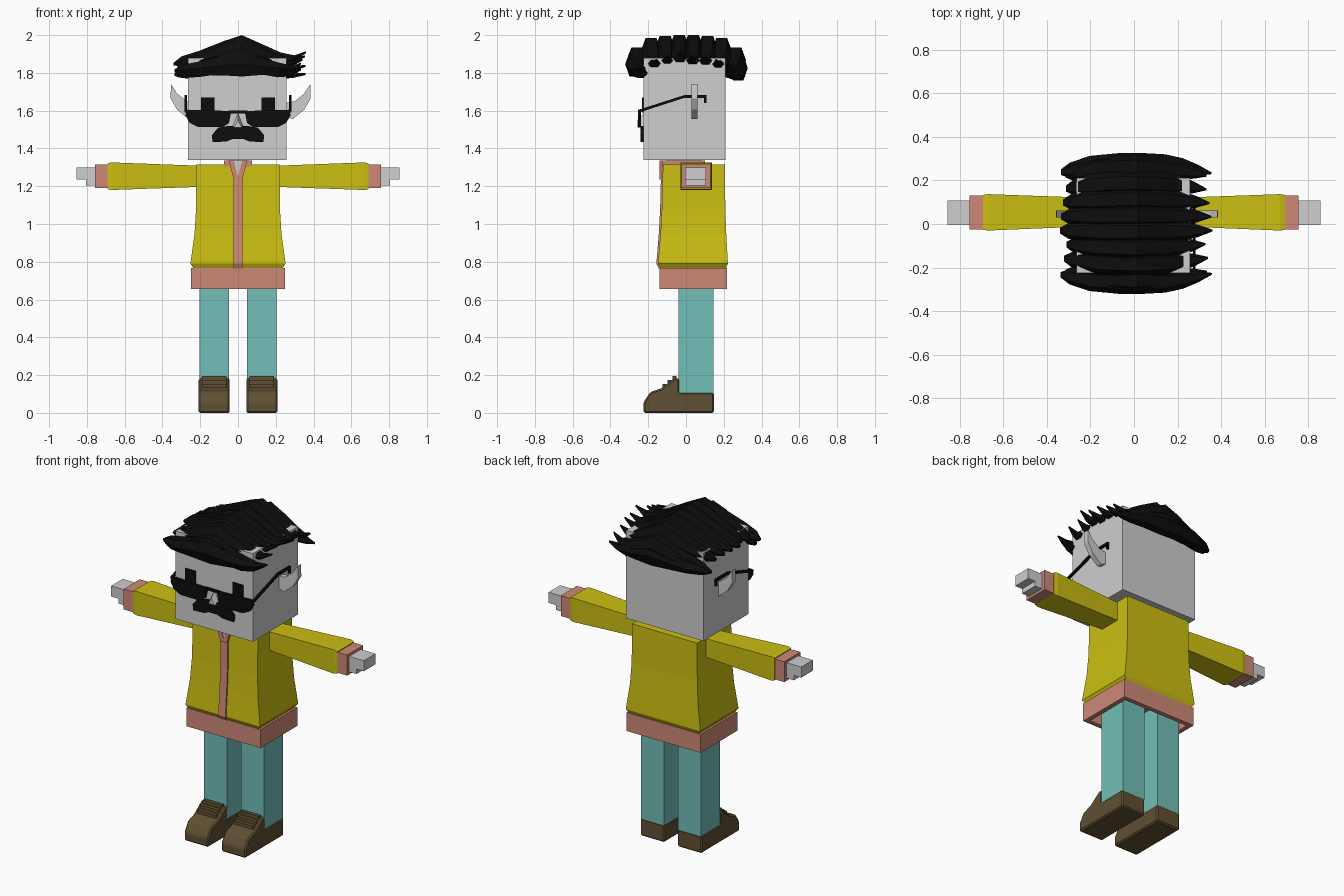
import bpy, bmesh, random
from mathutils import Vector

random.seed(4)
cube = bpy.data.objects.get("Cube")
if cube:
    bpy.data.objects.remove(cube)


def material(name, r, g, b):
    m = bpy.data.materials.new(name)
    m.use_nodes = True
    m.diffuse_color = (r, g, b, 1)
    bsdf = next(n for n in m.node_tree.nodes if n.type == 'BSDF_PRINCIPLED')
    bsdf.inputs["Base Color"].default_value = (r, g, b, 1)
    return m


SKIN = material("pale grey", .62, .62, .62)
YELLOW = material("jacket yellow", .60, .52, .006)
PINK = material("trim pink", .62, .25, .185)
TEAL = material("trouser teal", .17, .52, .48)
BROWN = material("shoe brown", .115, .08, .032)
BLACK = material("hair black", .004, .004, .004)


def loft(name, rings, mat, bevel=0):
    """Skin a list of equal-length point rings and cap both ends."""
    bm = bmesh.new()
    vs = [[bm.verts.new(p) for p in ring] for ring in rings]
    n = len(vs[0])
    for a, b in zip(vs, vs[1:]):
        for i in range(n):
            j = (i + 1) % n
            bm.faces.new((a[i], a[j], b[j], b[i]))
    bm.faces.new(vs[0])
    bm.faces.new(vs[-1])
    bmesh.ops.recalc_face_normals(bm, faces=bm.faces)
    mesh = bpy.data.meshes.new(name)
    bm.to_mesh(mesh)
    bm.free()
    mesh.materials.append(mat)
    ob = bpy.data.objects.new(name, mesh)
    bpy.context.collection.objects.link(ob)
    if bevel:
        mod = ob.modifiers.new("Bevel", 'BEVEL')
        mod.width = bevel
        mod.segments = 1
    return ob


def flat(z, x, y0, y1):
    """Horizontal rectangle, symmetric in x."""
    return [(-x, y0, z), (x, y0, z), (x, y1, z), (-x, y1, z)]


def box(name, x0, x1, y0, y1, z0, z1, mat, bevel=0):
    ring = [(x0, y0), (x1, y0), (x1, y1), (x0, y1)]
    return loft(name, [[(x, y, z) for x, y in ring] for z in (z0, z1)], mat, bevel)


def plate(name, outline, y0, y1, mat, s=1, dx=0):
    """Outline in x and z, pushed through y."""
    return loft(name, [[(s * x + dx, y, z) for x, z in outline] for y in (y0, y1)], mat)


def slab(name, outline, x0, x1, mat, bevel=0):
    """Outline in y and z, pushed through x."""
    return loft(name, [[(x, y, z) for y, z in outline] for x in (x0, x1)], mat, bevel)


# Jacket body, hollow hem and zip strip
body = [(.765, .235, -.135, .21), (.79, .252, -.148, .222), (.95, .23, -.135, .213),
        (1.08, .222, -.128, .208), (1.315, .22, -.122, .207)]
loft("jacket_body", [flat(*b) for b in body], YELLOW)
loft("jacket_hem", [flat(.768, .25, -.14, .216), flat(.655, .25, -.14, .216),
                    flat(.655, .222, -.112, .188), flat(.74, .222, -.112, .188)], PINK)
loft("zip_strip", [flat(z, .024, y - .009, y + .02) for z, x, y, _ in body], PINK)

# Collar, neck and open neckline
box("collar", -.075, .075, -.128, .1, 1.305, 1.335, PINK)
box("neck", -.05, .05, -.1, .08, 1.25, 1.35, SKIN)
plate("neckline", [(-.03, 1.335), (.03, 1.335), (0, 1.25)], -.136, -.12, SKIN)

# Head with nose
box("head", -.265, .258, -.225, .21, 1.34, 1.878, SKIN)
loft("nose", [[(-.032, -.22, 1.51), (.032, -.22, 1.51), (0, -.22, 1.59)],
              [(-.02, -.258, 1.512), (.02, -.258, 1.512), (0, -.258, 1.55)]], SKIN)

# Moustache
half = [(.05, 1.52), (.11, 1.505), (.138, 1.47), (.135, 1.433), (.06, 1.437), (.03, 1.45)]
plate("moustache", half + [(-x, z) for x, z in reversed(half)], -.241, -.22, BLACK)
box("glasses_bridge", -.05, .05, -.25, -.238, 1.586, 1.6, BLACK)

lens = [(.035, 1.598), (.272, 1.605), (.278, 1.575), (.255, 1.535), (.21, 1.513),
        (.08, 1.512), (.048, 1.535)]
ear = [(.25, 1.64), (.3, 1.65), (.35, 1.69), (.383, 1.74), (.385, 1.665),
       (.35, 1.605), (.29, 1.555), (.25, 1.57)]
temple = [(-.25, 1.59), (-.25, 1.605), (-.01, 1.682), (.108, 1.682), (.108, 1.64),
          (.096, 1.64), (.096, 1.668), (-.008, 1.668)]
hand = [(.745, 1.3), (.855, 1.3), (.855, 1.235), (.805, 1.235), (.805, 1.205), (.745, 1.205)]
shoe = [(-.225, 0), (-.225, .055), (-.19, .11), (-.13, .13), (-.06, .183), (-.035, .183),
        (-.035, .108), (.147, .108), (.147, 0)]
sleeve = [(.19, -.01, .12, 1.197, 1.308), (.67, -.03, .137, 1.18, 1.326),
          (.692, -.027, .133, 1.185, 1.32)]

for s, side in ((1, "left"), (-1, "right")):
    # Face details
    plate(side + "_lens", lens, -.255, -.238, BLACK, s)
    plate(side + "_eye", [(.125, 1.59), (.195, 1.59), (.195, 1.67), (.125, 1.67)],
          -.234, -.22, BLACK, s)
    slab(side + "_glasses_temple", temple, s * .27, s * .282, BLACK)
    plate(side + "_ear", ear, .03, .062, SKIN, s, 0 if s > 0 else .028)
    # Neckline edge
    plate(side + "_lapel", [(.022, 1.337), (.05, 1.337), (.022, 1.235), (0, 1.235), (0, 1.25)],
          -.14, -.12, PINK, s)
    # Arm
    loft(side + "_sleeve", [[(s * x, y0, z0), (s * x, y1, z0), (s * x, y1, z1), (s * x, y0, z1)]
                            for x, y0, y1, z0, z1 in sleeve], YELLOW)
    box(side + "_cuff", s * .68, s * .756, -.025, .13, 1.19, 1.315, PINK)
    plate(side + "_hand", hand, -.005, .107, SKIN, s)
    # Leg and shoe
    box(side + "_leg", s * .047, s * .203, -.04, .145, .1, .745, TEAL)
    slab(side + "_shoe", shoe, s * .044, s * .208, BROWN, .008)
    for k in range(3):
        y, z = -.115 + k * .027, .148 + k * .02
        box(side + "_shoe_lace", s * .062, s * .19, y - .01, y + .012, z - .02, z + .006, BROWN)

# Hair: tapered strands laid across the head, pointed at the left end
stations = [(-.33, 1.855, 1.84, .25), (-.29, 1.888, 1.838, .7), (-.2, 1.917, 1.845, 1),
            (-.07, 1.97, 1.865, 1), (.02, 2, 1.87, 1), (.14, 1.945, 1.86, 1),
            (.22, 1.908, 1.852, .85), (.29, 1.893, 1.865, .5), (.35, 1.915, 1.905, .08)]


def strand(name, y, drop, width, squash=1):
    reach = random.uniform(.93, 1.04)
    lift = random.uniform(-.03, .008)
    rings = []
    for x, top, low, w in stations:
        end = (x / .35) ** 2
        mid = (top + low) / 2
        cz = 1.87 + (mid - 1.87) * squash - drop + lift * (end if x > 0 else 0)
        h, hw = (top - low) / 2, width * w
        cy = y * (1 - .16 * end)
        # Hexagonal section
        ring = [(-1, 0), (-.55, 1), (.55, 1), (1, 0), (.55, -1), (-.55, -1)]
        rings.append([Vector((x * reach, cy + a * hw, cz + b * h)) for a, b in ring])
    return loft(name, rings, BLACK)


COUNT = 8
for i in range(COUNT):
    t = 2 * i / (COUNT - 1) - 1
    strand("hair_strand", .262 * t + .002, .02 * t * t + .045 * t ** 6, .053)
strand("front_fringe", -.272, .05, .05, .4)
strand("back_fringe", .277, .07, .05, .4)
